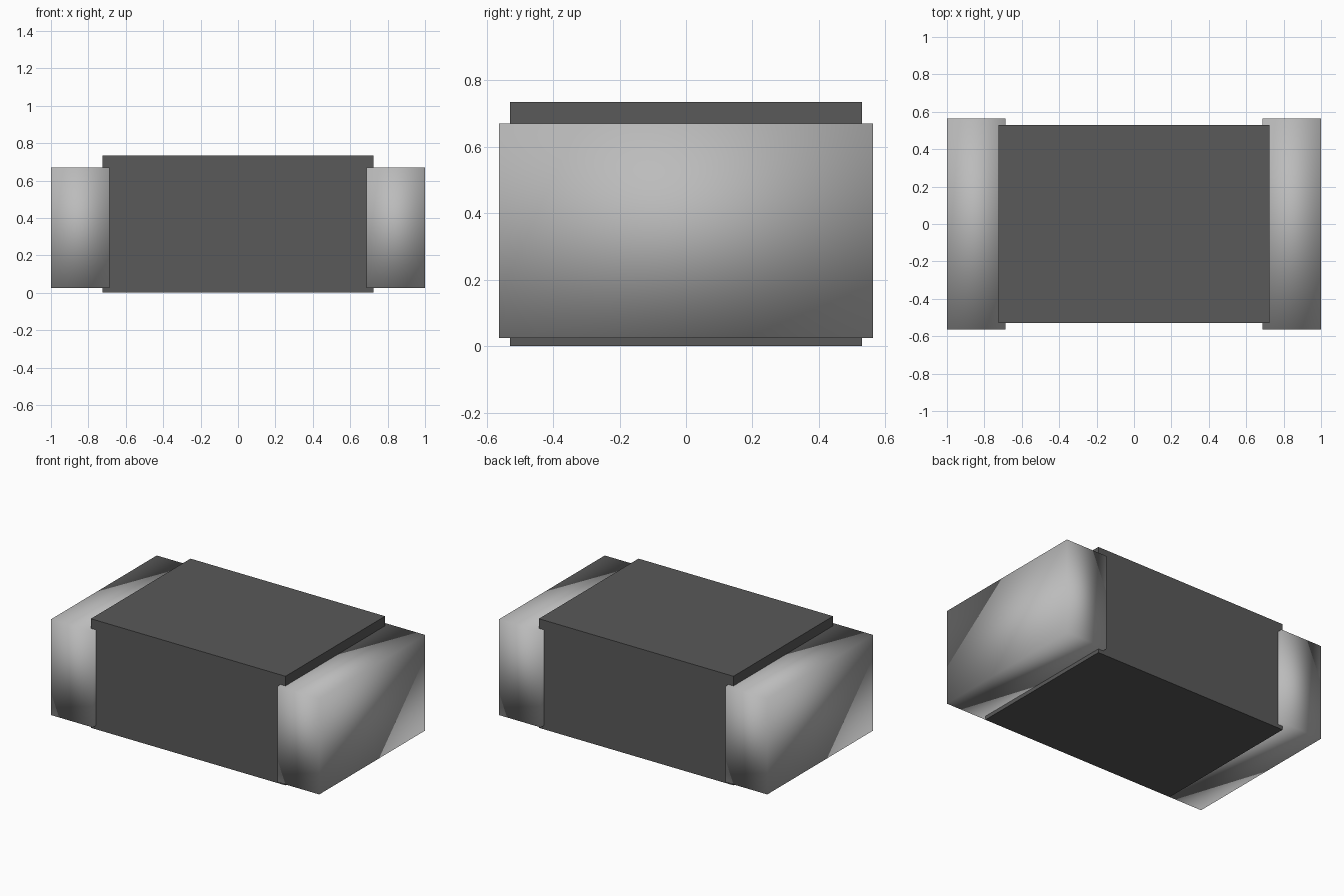
import bpy

cube = bpy.data.objects.get("Cube")
if cube:
    bpy.data.objects.remove(cube, do_unlink=True)


def make_material(name, color):
    mat = bpy.data.materials.new(name)
    mat.use_nodes = True
    mat.diffuse_color = color
    mat.node_tree.nodes["Principled BSDF"].inputs["Base Color"].default_value = color
    return mat


def make_box(name, low, high, mat, smooth=False):
    center = [(a + b) / 2 for a, b in zip(low, high)]
    bpy.ops.mesh.primitive_cube_add(size=1, location=center)
    box = bpy.context.object
    box.name = name
    box.scale = [b - a for a, b in zip(low, high)]
    bpy.ops.object.transform_apply(location=False, rotation=False, scale=True)
    box.data.materials.append(mat)
    if smooth:
        bpy.ops.object.shade_smooth()
    return box


charcoal = make_material("charcoal", (0.10, 0.10, 0.10, 1))
silver = make_material("silver", (0.50, 0.50, 0.50, 1))

# Central block
make_box("body", (-0.725, -0.53, 0), (0.725, 0.53, 0.735), charcoal)

# Softly shaded metal end caps, slightly wider than the body
make_box("left_end_cap", (0.688, -0.563, 0.025), (1, 0.563, 0.67), silver, True)
make_box("right_end_cap", (-1, -0.563, 0.025), (-0.688, 0.563, 0.67), silver, True)
